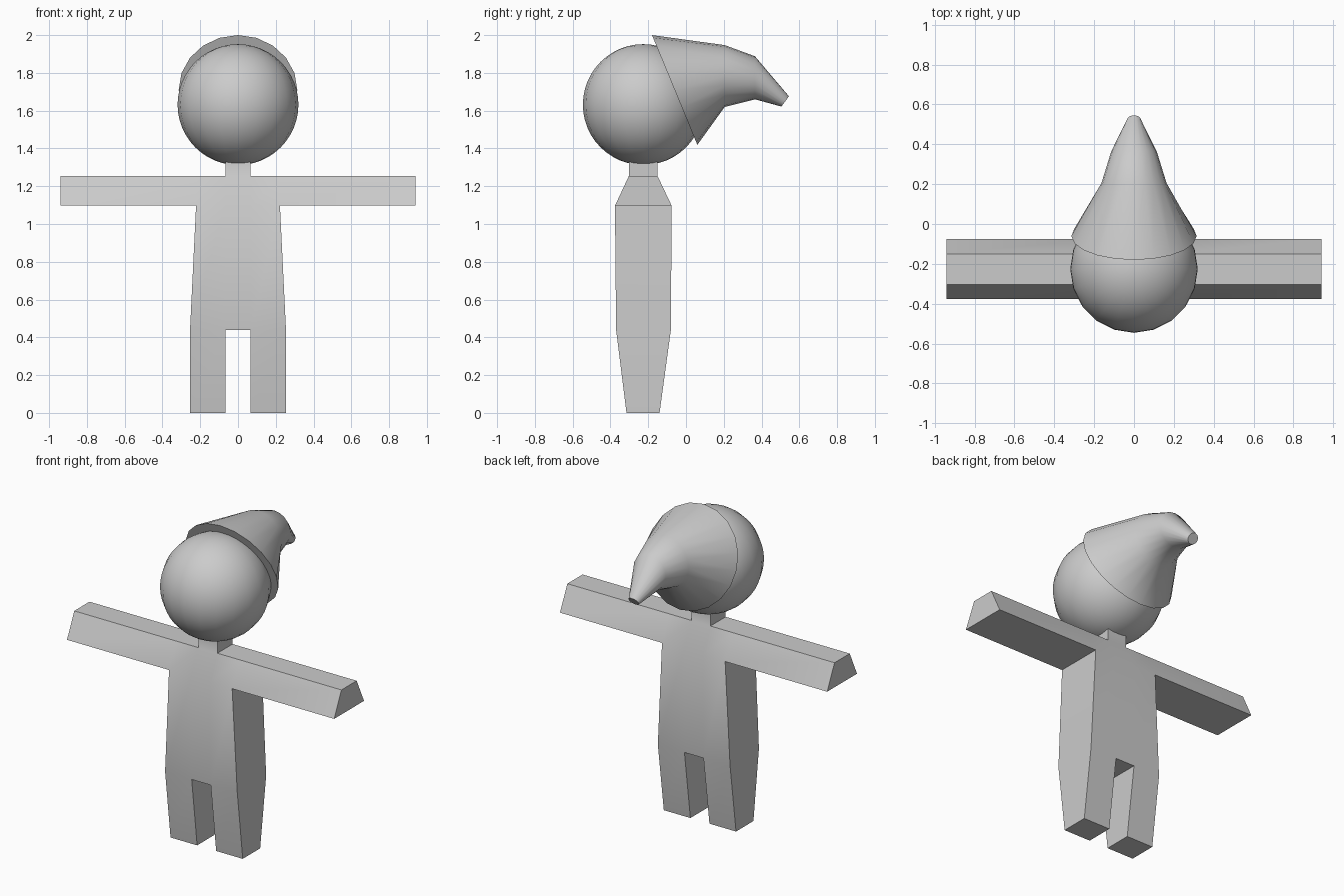
import bpy, bmesh, math
from mathutils import Vector

if "Cube" in bpy.data.objects:
    bpy.data.objects.remove(bpy.data.objects["Cube"])


def finish(bm, name, angle):
    bmesh.ops.recalc_face_normals(bm, faces=bm.faces[:])
    mesh = bpy.data.meshes.new(name)
    bm.to_mesh(mesh)
    bm.free()
    obj = bpy.data.objects.new(name, mesh)
    bpy.context.collection.objects.link(obj)
    bpy.ops.object.select_all(action='DESELECT')
    obj.select_set(True)
    bpy.context.view_layer.objects.active = obj
    bpy.ops.object.shade_smooth_by_angle(angle=math.radians(angle))
    return obj


# Body: front outline cells, with front and back depth set by height
depth = {0: (-.315, -.14), .44: (-.37, -.08), 1.097: (-.376, -.076),
         1.253: (-.303, -.15), 1.36: (-.303, -.15)}
N, W, H, A = .067, .222, .254, .94       # neck, chest, hip and arm half widths
right = [((N, 0), (H, 0), (H, .44), (N, .44)),               # leg
         ((N, .44), (H, .44), (W, 1.097), (N, 1.097)),       # flank
         ((N, 1.097), (W, 1.097), (W, 1.253), (N, 1.253)),   # shoulder
         ((W, 1.097), (A, 1.097), (A, 1.253), (W, 1.253))]   # arm
middle = [((-N, a), (N, a), (N, b), (-N, b))
          for a, b in ((.44, 1.097), (1.097, 1.253), (1.253, 1.36))]
left = [tuple((-x, z) for x, z in reversed(c)) for c in right]

bm = bmesh.new()
for cell in right + middle + left:
    bm.faces.new([bm.verts.new((x, depth[z][0], z)) for x, z in cell])
bmesh.ops.remove_doubles(bm, verts=bm.verts[:], dist=1e-4)
front = list(bm.faces)
rim = [e for e in bm.edges if e.is_boundary]
back = {v: bm.verts.new((v.co.x, max(d for z, d in
        ((z, dd[1]) for z, dd in depth.items()) if abs(z - v.co.z) < 1e-4), v.co.z))
        for v in list(bm.verts)}
for f in front:
    bm.faces.new([back[v] for v in reversed(f.verts)])
for e in rim:
    a, b = e.verts
    bm.faces.new((a, b, back[b], back[a]))
finish(bm, "body", 40)

# Head
bm = bmesh.new()
bmesh.ops.create_uvsphere(bm, u_segments=20, v_segments=24, radius=.32)
bmesh.ops.translate(bm, verts=bm.verts[:], vec=(0, -.226, 1.632))
finish(bm, "head", 50)

# Hat: drooping cone lofted through rings given by top and bottom (y, z) points
rings = [((-.18, 2.0), (.06, 1.419)), ((.205, 1.947), (.205, 1.62)),
         ((.365, 1.888), (.365, 1.66)), ((.545, 1.676), (.505, 1.622))]
SIDES = 20
bm = bmesh.new()
loops = []
for top, bottom in rings:
    t, b = Vector((0, *top)), Vector((0, *bottom))
    c, u = (t + b) / 2, (t - b) / 2
    side = Vector((u.length, 0, 0))
    loops.append([bm.verts.new(c + u * math.cos(a) + side * math.sin(a))
                  for a in (math.tau * i / SIDES for i in range(SIDES))])
for p, q in zip(loops, loops[1:]):
    for i in range(SIDES):
        j = (i + 1) % SIDES
        bm.faces.new((p[i], p[j], q[j], q[i]))
bm.faces.new(loops[0])
bm.faces.new(loops[-1])
finish(bm, "hat", 50)
